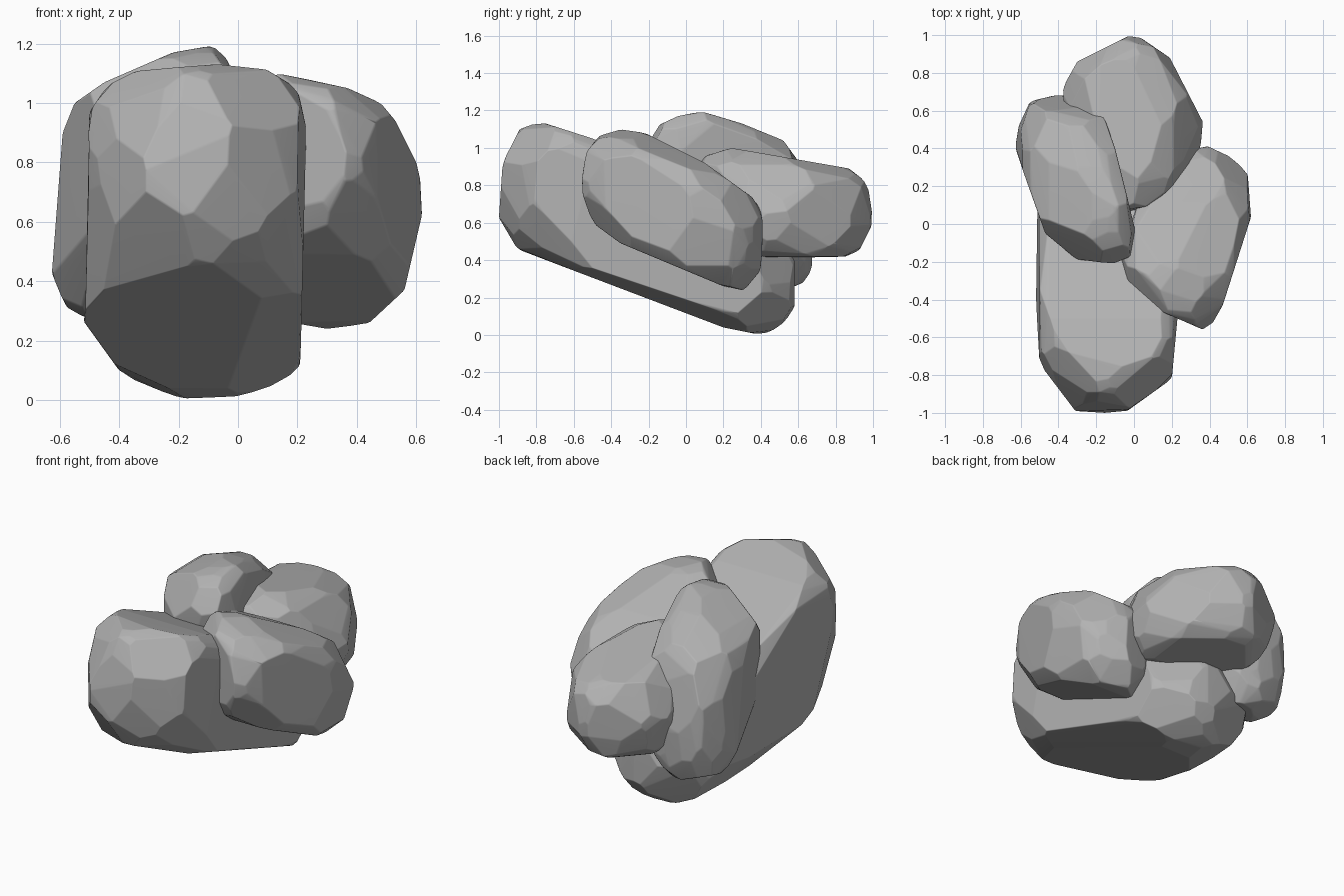
import bpy, bmesh, math, random
from mathutils import Vector
from mathutils.geometry import convex_hull_2d

default_cube = bpy.data.objects.get("Cube")
if default_cube:
    bpy.data.objects.remove(default_cube, do_unlink=True)

# Stone colour
stone = bpy.data.materials.new("stone_grey")
stone.use_nodes = True
grey = (.45, .45, .45, 1)
stone.diffuse_color = grey
for node in stone.node_tree.nodes:
    if node.type == 'BSDF_PRINCIPLED':
        node.inputs["Base Color"].default_value = grey
        node.inputs["Roughness"].default_value = .9


def outline_planes(outline, axis_a, axis_b):
    """Turn a convex outline into outward cutting planes (normal, distance)."""
    points = [Vector(p) for p in outline]
    ring = [points[i] for i in convex_hull_2d(points)]
    middle = sum(ring, Vector((0, 0))) / len(ring)
    planes = []
    for start, end in zip(ring, ring[1:] + ring[:1]):
        along = (end - start).normalized()
        across = Vector((along.y, -along.x))
        if across.dot(start - middle) < 0:
            across = -across
        normal = Vector((0, 0, 0))
        normal[axis_a], normal[axis_b] = across
        planes.append((normal, across.dot(start)))
    return planes


def chip(bm, normal, distance):
    """Slice off everything beyond a plane and cap the cut."""
    geometry = bm.verts[:] + bm.edges[:] + bm.faces[:]
    result = bmesh.ops.bisect_plane(bm, geom=geometry, dist=.0001,
                                    plane_co=normal * distance,
                                    plane_no=normal, clear_outer=True)
    rim = [item for item in result["geom_cut"]
           if isinstance(item, bmesh.types.BMEdge) and item.is_boundary]
    if len(rim) > 2:
        bmesh.ops.edgeloop_fill(bm, edges=rim)


def random_chips(planes, rng, count):
    """Planes in random directions that knock off the sharpest corners."""
    inside = []
    for _ in range(14000):
        point = Vector((rng.uniform(-.7, .7), rng.uniform(-1, 1), rng.uniform(0, 1.2)))
        if all(normal.dot(point) <= distance for normal, distance in planes):
            inside.append(point)
    chips = []
    for _ in range(count):
        normal = Vector([rng.gauss(0, 1) for _ in range(3)]).normalized()
        loss = .013 * min(abs(value) for value in normal)
        reach = sorted(normal.dot(point) for point in inside)
        chips.append((normal, reach[int((len(reach) - 1) * (1 - loss))] + .01))
    return chips


def make_boulder(name, seed, side, top, front, worn):
    """Carve a block by its side (y, z), top (x, y) and front (x, z) outlines,
    then wear it down by a depth in each worn direction."""
    planes = (outline_planes(side, 1, 2) + outline_planes(top, 0, 1)
              + outline_planes(front, 0, 2))
    block = bmesh.new()
    bmesh.ops.create_cube(block, size=4)
    for normal, distance in planes + random_chips(planes, random.Random(seed), 60):
        chip(block, normal, distance)
    for direction, depth in worn:
        normal = Vector(direction).normalized()
        chip(block, normal, max(normal.dot(v.co) for v in block.verts) - depth)
    bmesh.ops.remove_doubles(block, verts=block.verts[:], dist=.02)

    # Clean faceted skin with softened edges
    skin = bmesh.new()
    for vert in block.verts:
        skin.verts.new(vert.co)
    block.free()
    bmesh.ops.convex_hull(skin, input=skin.verts[:])
    loose = [vert for vert in skin.verts if not vert.link_faces]
    bmesh.ops.delete(skin, geom=loose, context='VERTS')
    bmesh.ops.dissolve_limit(skin, angle_limit=math.radians(5),
                             verts=skin.verts[:], edges=skin.edges[:])
    bmesh.ops.bevel(skin, geom=skin.edges[:], offset=.007, segments=1,
                    affect='EDGES', profile=.5, clamp_overlap=True)
    bmesh.ops.recalc_face_normals(skin, faces=skin.faces[:])

    mesh = bpy.data.meshes.new(name)
    skin.to_mesh(mesh)
    skin.free()
    mesh.materials.append(stone)
    boulder = bpy.data.objects.new(name, mesh)
    bpy.context.collection.objects.link(boulder)
    bpy.ops.object.select_all(action='DESELECT')
    boulder.select_set(True)
    bpy.context.view_layer.objects.active = boulder
    bpy.ops.object.shade_smooth_by_angle(angle=math.radians(40))
    boulder.modifiers.new("flat_facets", 'WEIGHTED_NORMAL').keep_sharp = True


# Long slab leaning down towards the back
make_boulder(
    "front_boulder", 3,
    side=[(-1, .63), (-.98, .92), (-.89, 1.1), (-.78, 1.14), (-.5, 1.05), (.2, .75),
          (.5, .5), (.58, .4), (.58, .08), (.5, .03), (.4, 0), (.2, .04),
          (-.88, .45), (-.97, .52)],
    top=[(-.53, -.2), (-.5, -.74), (-.31, -.99), (-.15, -1), (-.05, -1), (.2, -.82),
         (.23, -.5), (.22, .4), (.1, .55), (-.1, .59), (-.37, .57), (-.5, .3)],
    front=[(-.5, .97), (-.44, 1.06), (-.34, 1.11), (.05, 1.14), (.2, 1.05),
           (.23, .92), (.21, .12), (.19, .07), (.1, .02), (-.04, 0), (-.26, .01),
           (-.4, .1), (-.53, .28)],
    worn=[((-.4, -.75, -.55), .09), ((.3, -.3, -.9), .03)])

# Tilted boulder leaning on the slab from the +x side
make_boulder(
    "left_boulder", 8,
    side=[(-.57, .8), (-.53, .98), (-.43, 1.11), (-.22, 1.08), (.1, .92), (.39, .71),
          (.43, .5), (.43, .36), (.35, .22), (.2, .26), (-.35, .49), (-.5, .6)],
    top=[(-.1, -.2), (-.09, -.3), (0, -.4), (.39, -.57), (.47, -.43), (.63, .07),
         (.61, .27), (.5, .36), (.35, .43), (.1, .3)],
    front=[(-.11, .9), (-.03, 1.06), (.14, 1.1), (.37, 1.05), (.48, 1), (.53, .94),
           (.6, .8), (.63, .67), (.56, .37), (.42, .24), (.33, .22), (.2, .24),
           (0, .35)],
    worn=[((.3, .3, .9), .05)])

# Boulder resting across the back
make_boulder(
    "back_boulder", 5,
    side=[(0, .85), (.05, .93), (.17, 1.01), (.3, .99), (.87, .89), (.95, .83),
          (1.01, .7), (1, .6), (.91, .42), (.45, .41), (.1, .5)],
    top=[(0, 1.01), (.19, .88), (.37, .53), (.36, .42), (.31, .3), (0, .01),
         (-.15, .1), (-.33, .4), (-.39, .7), (-.3, .86)],
    front=[(-.39, .65), (-.34, .82), (-.17, .98), (.05, 1.01), (.21, .91), (.37, .68),
           (.37, .55), (.25, .42), (-.23, .41), (-.35, .48)],
    worn=[((.3, .3, .9), .02)])

# Steep boulder on the -x side, the highest of the pile
make_boulder(
    "right_boulder", 12,
    side=[(-.21, 1.05), (-.15, 1.12), (0, 1.19), (.1, 1.19), (.3, 1.13), (.52, 1.04),
          (.6, .93), (.68, .6), (.67, .26), (.58, .24), (.4, .28), (0, .55),
          (-.21, .9)],
    top=[(-.38, .69), (-.18, .63), (-.1, .4), (0, 0), (.02, -.11), (-.02, -.18),
         (-.1, -.21), (-.17, -.22), (-.3, -.19), (-.47, -.05), (-.63, .4),
         (-.61, .52), (-.55, .65)],
    front=[(-.05, 1.2), (0, 1.13), (.02, 1), (-.01, .7), (-.08, .3), (-.35, .24),
           (-.55, .29), (-.61, .33), (-.63, .38), (-.59, .9), (-.55, 1), (-.45, 1.07),
           (-.22, 1.17)],
    worn=[((-.3, .3, .9), .04)])
